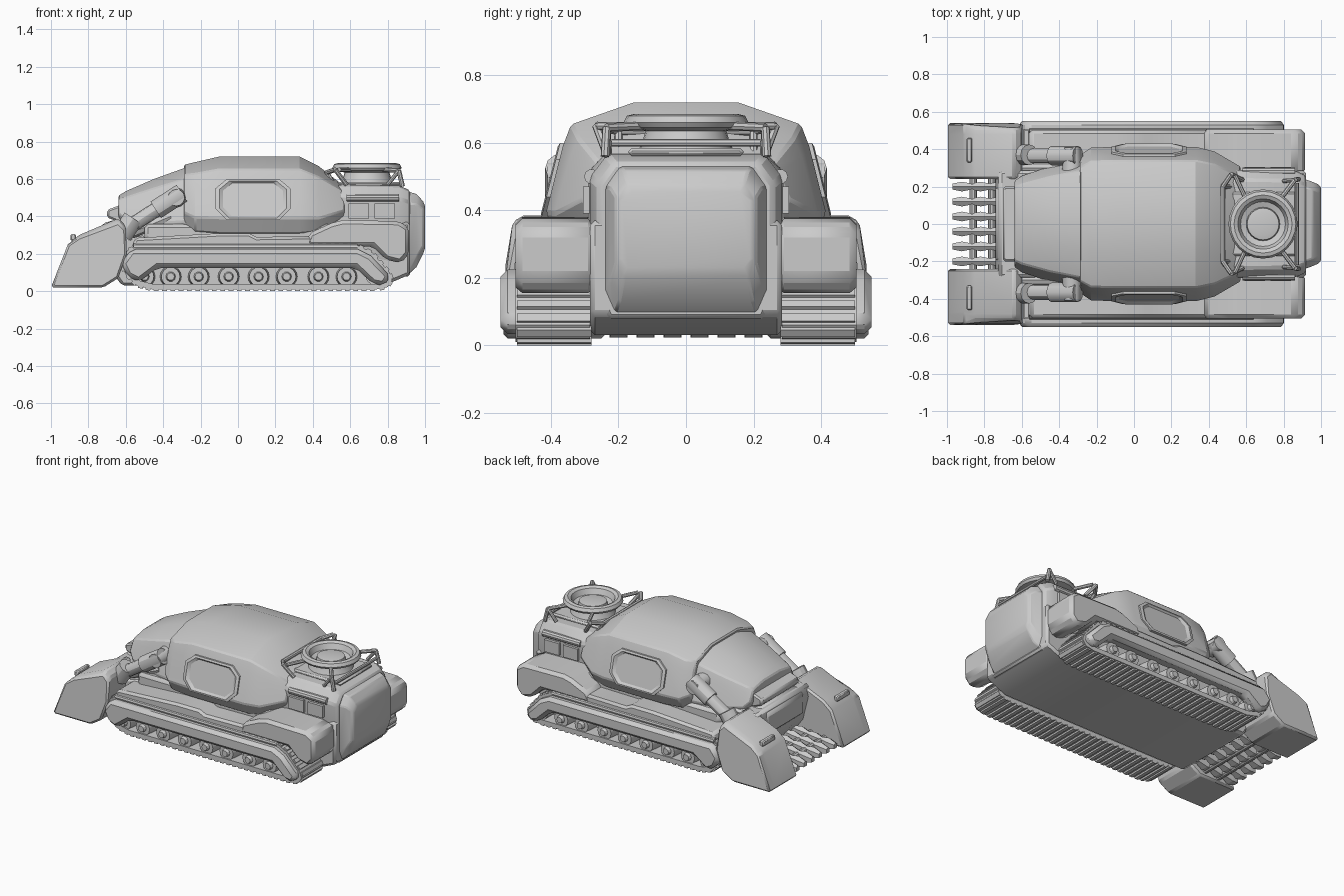
import bpy, bmesh, math
from mathutils import Vector

if "Cube" in bpy.data.objects:
    bpy.data.objects.remove(bpy.data.objects["Cube"])


def build(name, verts, faces, mirror=False, bevel=0.0, angle=30):
    me = bpy.data.meshes.new(name)
    me.from_pydata([tuple(v) for v in verts], [], faces)
    bm = bmesh.new()
    bm.from_mesh(me)
    bmesh.ops.recalc_face_normals(bm, faces=bm.faces)
    bm.to_mesh(me)
    bm.free()
    ob = bpy.data.objects.new(name, me)
    bpy.context.collection.objects.link(ob)
    if bevel:
        m = ob.modifiers.new("Bevel", 'BEVEL')
        m.width, m.segments, m.limit_method = bevel, 1, 'ANGLE'
    if mirror:
        m = ob.modifiers.new("Mirror", 'MIRROR')
        m.use_axis = (False, True, False)
        m.use_mirror_merge = False
    bpy.ops.object.select_all(action='DESELECT')
    ob.select_set(True)
    bpy.context.view_layer.objects.active = ob
    bpy.ops.object.shade_smooth_by_angle(angle=math.radians(angle))
    return ob


def loft_data(sections, base=0, close=False):
    n, k = len(sections[0]), len(sections)
    verts = [p for s in sections for p in s]
    faces = []
    for i in range(k if close else k - 1):
        a, b = base + i * n, base + ((i + 1) % k) * n
        faces += [(a + j, a + (j + 1) % n, b + (j + 1) % n, b + j) for j in range(n)]
    if not close:
        faces += [tuple(base + j for j in range(n)),
                  tuple(base + (k - 1) * n + j for j in range(n))]
    return verts, faces


def loft(name, sections, close=False, **kw):
    return build(name, *loft_data(sections, 0, close), **kw)


def prism(name, prof, y0, y1, **kw):
    return loft(name, [[(x, y, z) for x, z in prof] for y in (y0, y1)], **kw)


def box(name, x0, x1, y0, y1, z0, z1, **kw):
    return prism(name, [(x0, z0), (x1, z0), (x1, z1), (x0, z1)], y0, y1, **kw)


def multi(name, lofts, **kw):
    verts, faces = [], []
    for s in lofts:
        v, f = loft_data(s, len(verts))
        verts += v
        faces += f
    return build(name, verts, faces, **kw)


def stick(a, b, r0, r1=None, n=10):
    a, b = Vector(a), Vector(b)
    q = (b - a).to_track_quat('Z', 'Y')
    return [[c + q @ Vector((r * math.cos(t * math.tau / n), r * math.sin(t * math.tau / n), 0))
             for t in range(n)] for c, r in ((a, r0), (b, r1 or r0))]


def chain(pts, r, n=8):
    return [stick(a, b, r, n=n) for a, b in zip(pts, pts[1:])]


def lathe(name, cx, prof, n=24, **kw):
    return loft(name, [[(cx + r * math.cos(t * math.tau / n), r * math.sin(t * math.tau / n), z)
                        for t in range(n)] for r, z in prof], **kw)


def ring(x, w, zt, zb, half):
    h = zt - zb
    r = [(x, w * a, zb + h * b) for a, b in half]
    return r + [(x, -y, z) for x, y, z in reversed(r)]


DOME = [(.9, 0), (1, .2), (.88, .68), (.82, .84), (.37, 1)]
BLOCK = [(.88, 0), (1, .15), (1, .86), (.82, 1)]

# hull between the tracks
prism("hull", [(-.62, .03), (.78, .03), (.92, .09), (.92, .37), (-.72, .37), (-.74, .30), (-.70, .14)],
      -.285, .285, bevel=.015)
# faceted dome, front hood and lip
loft("dome", [ring(*s, DOME) for s in [(-.29, .37, .675, .36), (-.23, .41, .69, .32), (-.1, .415, .72, .31),
     (.33, .415, .72, .31), (.43, .39, .67, .32), (.57, .31, .56, .40)]], bevel=.008, angle=25)
loft("hood", [ring(*s, DOME) for s in [(-.64, .235, .51, .40), (-.60, .26, .535, .34),
     (-.45, .31, .60, .30), (-.20, .37, .69, .30)]], bevel=.008, angle=25)
prism("hood_lip", [(-.70, .395), (-.70, .435), (-.62, .465), (-.5, .465), (-.5, .38), (-.64, .37)],
      -.2, .2, bevel=.01)
prism("chin", [(-.74, .2), (-.74, .34), (-.68, .38), (-.4, .38), (-.4, .2)], -.2, .2, bevel=.015)
box("dome_skirt", -.5, .5, -.36, .36, .24, .36, bevel=.02)


# octagonal side panel following the dome slope
def oct_panel(s, off):
    pts = [(-.2, -.05), (-.14, -.11), (.14, -.11), (.2, -.05), (.2, .06), (.14, .11), (-.14, .11), (-.2, .06)]
    return [(.08 + x * s, .415 - .25 * (.49 + z * s - .384) + off, .49 + z * s) for x, z in pts]


loft("side_panel", [oct_panel(1, -.02), oct_panel(1, .012), oct_panel(.9, .016),
                    oct_panel(.8, .004)], mirror=True)

# rear engine block and rear hatch
loft("engine_block", [ring(*s, BLOCK) for s in [(.46, .28, .56, .25), (.56, .29, .57, .16),
     (.86, .285, .565, .08), (.92, .26, .54, .08)]], bevel=.012)
loft("rear_hatch", [ring(*s, BLOCK) for s in [(.90, .245, .535, .08), (.955, .225, .52, .13),
     (.99, .21, .48, .2), (1.0, .195, .455, .23)]], bevel=.006)
multi("engine_side_vents", [stick((.58, .28, .5), (.86, .28, .5), .022)] +
      [[[(x, y, z) for x, z in ((a, .39), (a + .11, .39), (a + .11, .47), (a, .47))] for y in (.27, .305)]
       for a in (.59, .73)], mirror=True)

# roof ring mount and its frame
lathe("roof_ring", .69, [(.15, .56), (.13, .60), (.12, .635), (.175, .645), (.185, .66), (.175, .68),
      (.155, .685), (.135, .675), (.12, .64), (.09, .63), (.085, .655), (.06, .66)])
multi("ring_frame", chain([(.475, 0, .635), (.475, .2, .635), (.52, .265, .65), (.58, .235, .57)], .013)
      + chain([(.475, .2, .635), (.52, .2, .56)], .012)
      + chain([(.60, .13, .65), (.54, .26, .65)], .012)
      + chain([(.78, .13, .65), (.86, .235, .645), (.88, .24, .56)], .013)
      + chain([(.86, .235, .645), (.80, .23, .57)], .011)
      + chain([(.87, 0, .60), (.87, .22, .60)], .011), mirror=True)
box("deck_hatch", .52, .88, -.17, .17, .56, .585, bevel=.01)

# fenders above the tracks
prism("rear_fender", [(.36, .24), (.38, .31), (.5, .365), (.56, .38), (.86, .375), (.915, .34), (.915, .2),
      (.87, .15), (.79, .17), (.72, .24)], .27, .505, mirror=True, bevel=.02)
prism("mid_fender", [(-.57, .23), (-.55, .285), (-.1, .31), (.06, .31), (.1, .29), (.42, .295), (.42, .23)],
      .28, .50, mirror=True, bevel=.015)

# track belt with cleats
PATH = [(-.63, .15), (-.59, .22), (-.52, .245), (.64, .245), (.72, .205), (.81, .10), (.825, .06),
        (.80, .022), (.74, .01), (-.46, .01), (-.54, .03), (-.60, .09)]
cx, cz = .09, .125


def inset(d):
    out, n = [], len(PATH)
    for i, p in enumerate(PATH):
        a, b = Vector(PATH[i - 1]), Vector(PATH[(i + 1) % n])
        t = (b - a).normalized()
        out.append((p[0] - t.y * d, p[1] + t.x * d))
    return out


inner = inset(-.03)
loft("track_belt", [[(x, y, z) for x, z in q] for q, y in
     ((PATH, .285), (PATH, .505), (inner, .505), (inner, .285))], close=True, mirror=True)
prism("track_core", inset(-.02), .30, .40, mirror=True)
cleats = []
for i, p in enumerate(PATH):
    a, b = Vector(p), Vector(PATH[(i + 1) % len(PATH)])
    t = (b - a).normalized()
    nrm = Vector((t.y, -t.x))
    if nrm.dot((a + b) / 2 - Vector((cx, cz))) < 0:
        nrm = -nrm
    k = max(1, round((b - a).length / .045))
    for j in range(k):
        c = a.lerp(b, (j + .5) / k)
        q = [c + t * u + nrm * v for u, v in ((-.015, -.006), (.015, -.006), (.012, .01), (-.012, .01))]
        cleats.append([[(w.x, y, w.y) for w in q] for y in (.28, .5)])
multi("track_cleats", cleats, mirror=True)

# road wheels with hubs
wheels = []
for x in (-.50, -.36, -.21, -.05, .11, .26, .43, .58):
    wheels += [stick((x, .39, .078), (x, .495, .078), .058, .05, 16),
               stick((x, .49, .078), (x, .515, .078), .028, .02, 10)]
wheels += [stick((x, .39, z), (x, .49, z), .06, n=16) for x, z in ((-.55, .13), (.74, .09))]
multi("road_wheels", wheels, mirror=True)

# side skirt over the track
prism("track_skirt", [(-.625, .15), (-.57, .225), (.64, .225), (.71, .19), (.815, .08), (.78, .03), (.72, .04),
      (.63, .125), (-.43, .125), (-.53, .05), (-.59, .08)], .46, .55, mirror=True, bevel=.022)
multi("skirt_rail", [stick((-.56, .49, .235), (.64, .49, .235), .02)], mirror=True)

# front pods, lift arms and joints
POD = [(-1, .02), (-.91, .25), (-.85, .30), (-.64, .39), (-.60, .35), (-.595, .2), (-.64, .07), (-.72, .02)]
loft("front_pod", [[(x, y, z) for x, z in POD] for y in (.24, .48)] +
     [[(x, .54 if z < .27 else .515, z - (.02 if z > .27 else 0)) for x, z in POD]], mirror=True, bevel=.012)
box("pod_slot", -.895, -.865, .33, .46, .27, .305, mirror=True, bevel=.006)
multi("lift_arm", [stick((-.30, .365, .525), (-.44, .365, .435), .052, n=12),
                   stick((-.42, .365, .448), (-.58, .365, .345), .04, n=12),
                   stick((-.56, .37, .39), (-.62, .37, .30), .055, n=12),
                   stick((-.33, .28, .50), (-.33, .41, .50), .055, .045, 12),
                   stick((-.36, .30, .40), (-.60, .30, .30), .03, n=8)], mirror=True)
prism("pod_link", [(-.68, .12), (-.68, .26), (-.50, .30), (-.50, .16)], .24, .34, mirror=True, bevel=.01)

# zigzag comb between the pods
comb = []
for i in range(6):
    y = -.2 + i * .08
    xs = [-.97 + k * .05 for k in range(8)]
    comb.append([[(x, y + s * (.026 if k % 2 else .016), .05 + .12 * (x + .97) + c * (.032 if k % 2 else .018))
                  for s, c in ((-1, -1), (1, -1), (1, .4), (0, 1), (-1, .4))] for k, x in enumerate(xs)])
comb += [stick((x, -.25, z), (x, .25, z), .02) for x, z in ((-.86, .055), (-.76, .065))]
multi("front_comb", comb)
